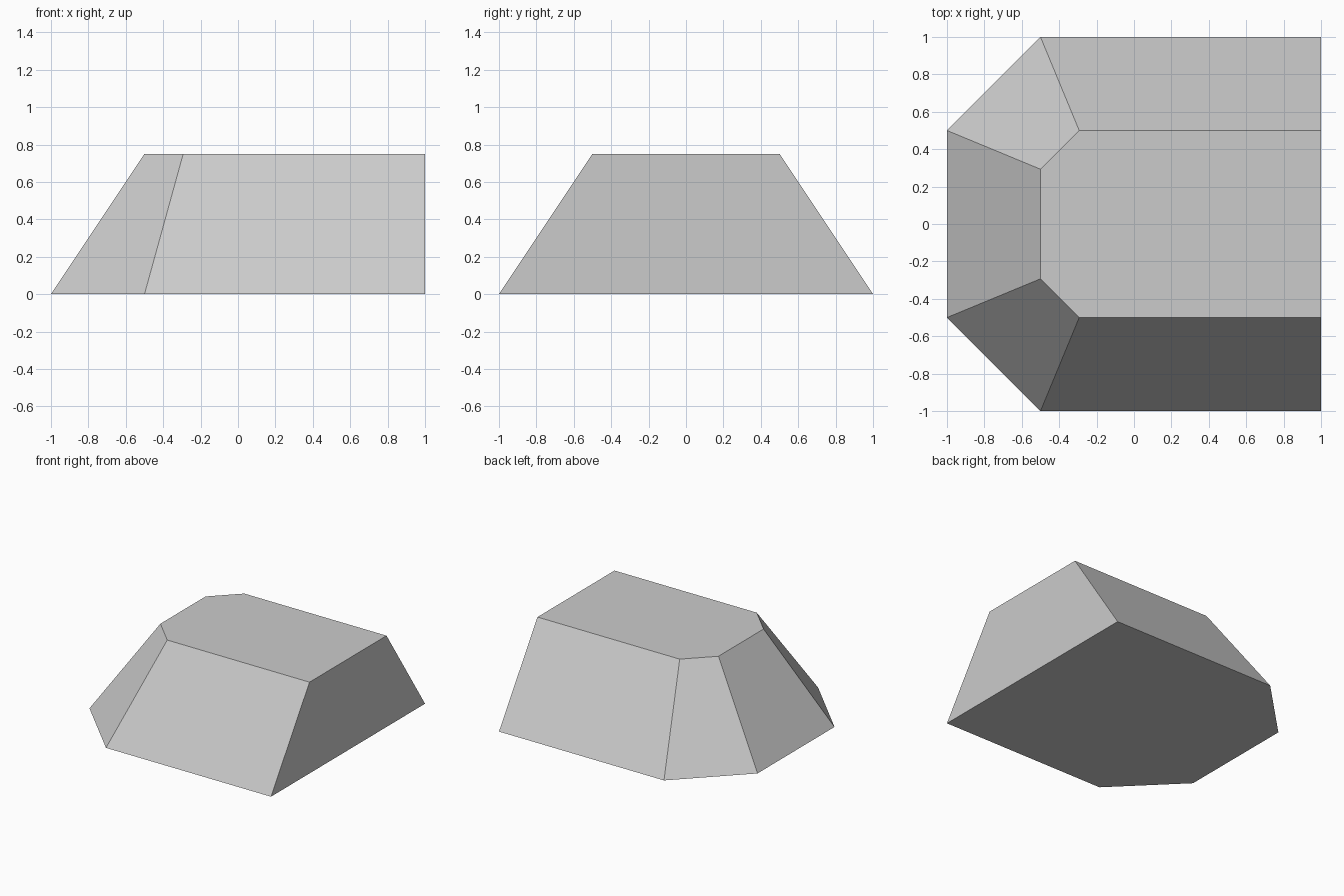
import bpy, bmesh

cube = bpy.data.objects.get("Cube")
if cube:
    bpy.data.objects.remove(cube, do_unlink=True)

# Plain grey material
grey = bpy.data.materials.new("light grey")
grey.use_nodes = True
colour = (0.6, 0.6, 0.6, 1)
grey.diffuse_color = colour
grey.node_tree.nodes["Principled BSDF"].inputs["Base Color"].default_value = colour


def outline(pts, z):
    """Mirror a half outline across y = 0 into a closed ring."""
    return [(x, -y, z) for x, y in pts] + [(x, y, z) for x, y in reversed(pts)]


# Half outlines, from the chamfered end to the flat end
base = outline([(-1, 0.5), (-0.5, 1), (1, 1)], 0)
top = outline([(-0.5, 0.293), (-0.293, 0.5), (1, 0.5)], 0.75)

# Sloped block: two caps joined by flat side faces
bm = bmesh.new()
low = [bm.verts.new(p) for p in base]
high = [bm.verts.new(p) for p in top]
bm.faces.new(reversed(low))
bm.faces.new(high)
n = len(low)
for i in range(n):
    j = (i + 1) % n
    bm.faces.new((low[i], low[j], high[j], high[i]))
bmesh.ops.recalc_face_normals(bm, faces=bm.faces)

mesh = bpy.data.meshes.new("sloped_block")
bm.to_mesh(mesh)
bm.free()
mesh.materials.append(grey)
block = bpy.data.objects.new("sloped_block", mesh)
bpy.context.collection.objects.link(block)
